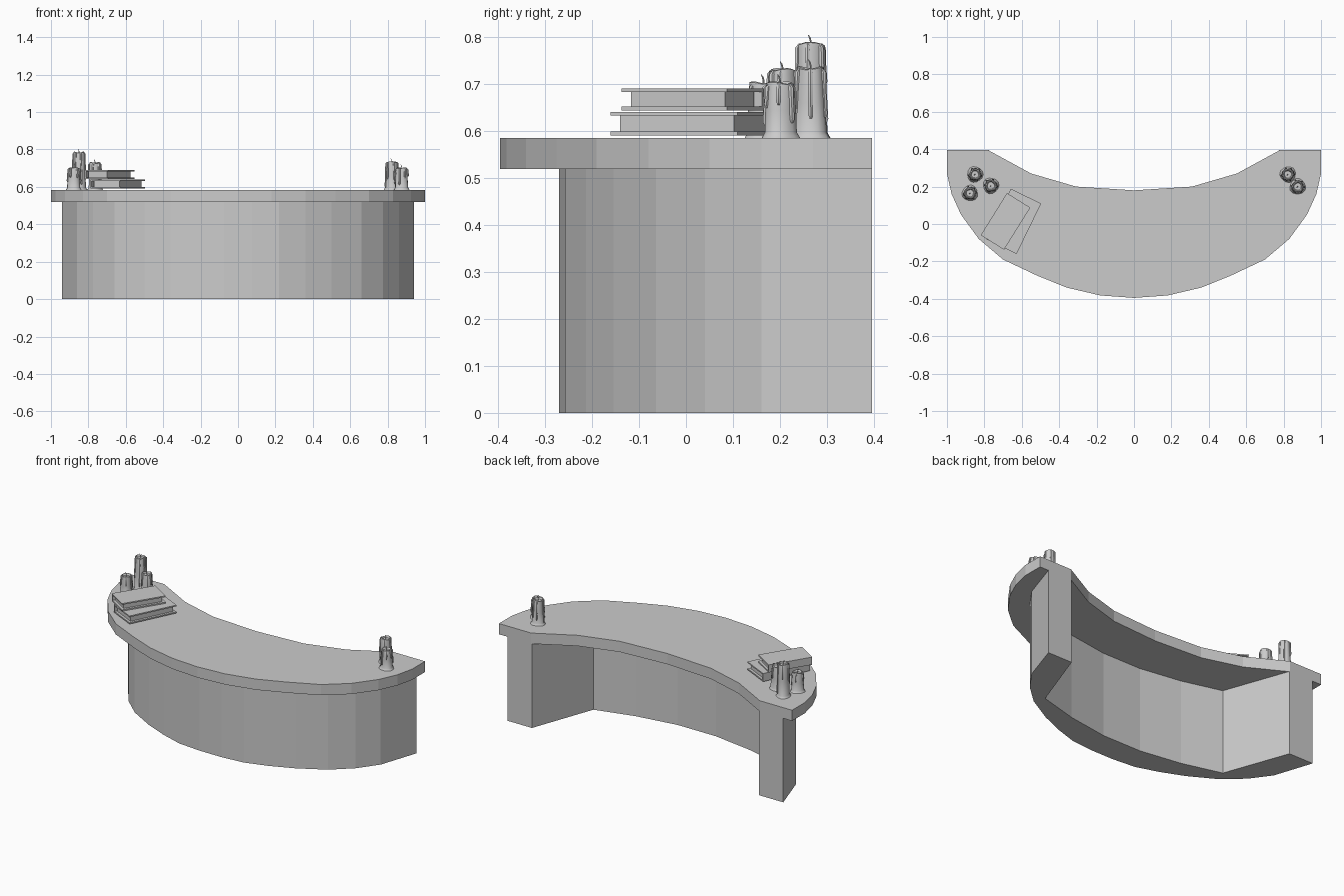
import bpy, bmesh, math, random
from mathutils import Vector, Matrix

random.seed(4)
cube = bpy.data.objects.get("Cube")
if cube:
    bpy.data.objects.remove(cube, do_unlink=True)

grey = bpy.data.materials.new("plain grey")
grey.use_nodes = True
COLOUR = (0.6, 0.6, 0.6, 1)
grey.diffuse_color = COLOUR
grey.node_tree.nodes["Principled BSDF"].inputs["Base Color"].default_value = COLOUR


def finish(name, bm):
    bmesh.ops.recalc_face_normals(bm, faces=bm.faces[:])
    mesh = bpy.data.meshes.new(name)
    bm.to_mesh(mesh)
    bm.free()
    mesh.materials.append(grey)
    obj = bpy.data.objects.new(name, mesh)
    bpy.context.collection.objects.link(obj)
    return obj


def mirrored(half):
    """Complete a left-right symmetric path given from the +x end to the middle."""
    return half + [(-x, y) for x, y in reversed(half) if x > 0]


def slab(name, outline, low, high):
    bm = bmesh.new()
    face = bm.faces.new([bm.verts.new((x, y, low)) for x, y in outline])
    up = bmesh.ops.extrude_face_region(bm, geom=[face])["geom"]
    bmesh.ops.translate(bm, vec=(0, 0, high - low),
                        verts=[v for v in up if isinstance(v, bmesh.types.BMVert)])
    return finish(name, bm)


# Curved counter top
TOP, UNDERSIDE = .584, .518
top_front = mirrored([(1, .395), (1, .27), (.975, .16), (.925, .05), (.83, -.08), (.70, -.19),
                      (.52, -.275), (.36, -.34), (.18, -.382), (0, -.395)])
top_back = mirrored([(.78, .395), (.55, .27), (.31, .20), (0, .18)])
slab("counter_top", top_front + top_back[::-1], UNDERSIDE, TOP)

# Curved front wall with thick end piers, open at the back
wall_front = mirrored([(.94, .395), (.862, .16), (.775, .04), (.66, -.064),
                       (.5, -.154), (.36, -.213), (.22, -.257), (.075, -.27)])
wall_back = mirrored([(.775, .395), (.632, 0), (.39, -.065), (.13, -.105)])
slab("counter_wall", wall_front + wall_back[::-1], 0, UNDERSIDE)


# Books: two covers, a spine and a recessed page block
def book(name, x, y, z, angle, length, width, height):
    cover, lip = .008, .015
    bm = bmesh.new()

    def block(centre, size):
        matrix = Matrix.Translation(centre) @ Matrix.Diagonal((*size, 1))
        bmesh.ops.create_cube(bm, size=1, matrix=matrix)

    for level in (cover / 2, height - cover / 2):
        block((0, 0, level), (length, width, cover))
    block((0, width / 2 - cover / 2, height / 2), (length, cover, height - 2 * cover))
    block((0, 0, height / 2), (length - 2 * lip, width - 2 * lip, height - 2 * cover))
    obj = finish(name, bm)
    obj.location = (x, y, z)
    obj.rotation_euler.z = math.radians(angle)


book("lower_book", -.643, .014, .59, 64, .30, .18, .05)
book("upper_book", -.687, .014, .643, 58, .265, .147, .047)


# Candles: lathed wax body, drips down the side and a bent wick
SIDES = 14


def lathe(bm, profile, wobble, rim):
    rings = []
    phase = random.uniform(0, math.tau)
    for i, (r, z) in enumerate(profile):
        ring = []
        for s in range(SIDES):
            a = math.tau * s / SIDES
            wave = 1 + wobble * math.sin(3 * a + phase + z * 12)
            lift = rim * math.sin(2 * a + phase) if i in (4, 5, 6) else 0
            ring.append(bm.verts.new((r * wave * math.cos(a), r * wave * math.sin(a), z + lift)))
        rings.append(ring)
    for a, b in zip(rings, rings[1:]):
        for s in range(SIDES):
            t = (s + 1) % SIDES
            bm.faces.new((a[s], a[t], b[t], b[s]))
    bm.faces.new(rings[0])
    bm.faces.new(rings[-1])


def tube(bm, path, radii, sides=6):
    """Closed vertical tube through the path points."""
    rings = [[bm.verts.new(Vector(p) + Vector((r * math.cos(math.tau * s / sides),
                                               r * math.sin(math.tau * s / sides), 0)))
              for s in range(sides)] for p, r in zip(path, radii)]
    for a, b in zip(rings, rings[1:]):
        for s in range(sides):
            t = (s + 1) % sides
            bm.faces.new((a[s], a[t], b[t], b[s]))
    bm.faces.new(rings[0])
    bm.faces.new(rings[-1])


def candle(name, x, y, height):
    bm = bmesh.new()
    h = height
    lathe(bm, [(.042, 0), (.039, .005), (.035, .012), (.033, h * .5), (.030, h - .012),
               (.029, h - .002), (.024, h), (.019, h - .010)], .06, .003)
    for k in range(6):
        a = math.tau * k / 6 + random.uniform(-.3, .3)
        end = h * random.uniform(.05, .6)
        points = []
        for z, r in ((h - .001, .025), (h - .010, .030), ((h + end) / 2, .032),
                     (end + .008, .034), (end, .033)):
            points.append((r * math.cos(a), r * math.sin(a), z))
        tube(bm, points, (.003, .006, .005, .006, .003))
    tube(bm, [(0, 0, h - .012), (0, 0, h + .004), (-.002, -.002, h + .012), (-.006, -.005, h + .017)],
         (.002, .002, .002, .001), 5)
    obj = finish(name, bm)
    obj.location = (x, y, TOP)
    bpy.ops.object.select_all(action="DESELECT")
    obj.select_set(True)
    bpy.context.view_layer.objects.active = obj
    bpy.ops.object.shade_smooth_by_angle(angle=math.radians(40))


candle("right_tall_candle", -.85, .265, .202)
candle("right_middle_candle", -.765, .205, .146)
candle("right_short_candle", -.877, .165, .118)
candle("left_tall_candle", .823, .265, .15)
candle("left_short_candle", .875, .20, .118)
